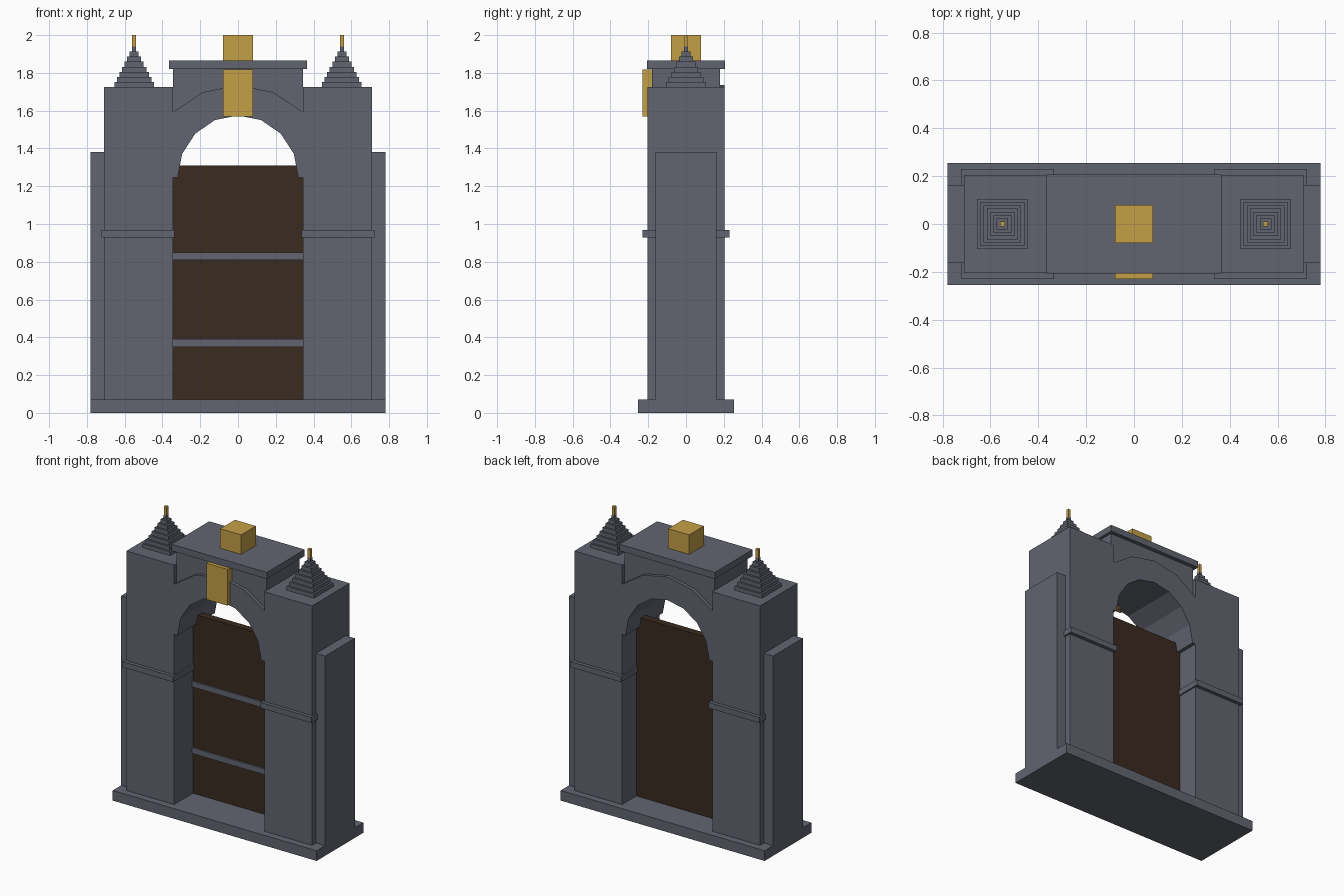
import bpy, bmesh, math

cube = bpy.data.objects.get("Cube")
if cube:
    bpy.data.objects.remove(cube, do_unlink=True)


def material(name, rgb):
    m = bpy.data.materials.new(name)
    m.use_nodes = True
    m.diffuse_color = (*rgb, 1)
    m.node_tree.nodes["Principled BSDF"].inputs["Base Color"].default_value = (*rgb, 1)
    return m


STONE = material("slate_stone", (0.122, 0.13, 0.162))
GOLD = material("gold", (0.55, 0.35, 0.062))
WOOD = material("dark_wood", (0.042, 0.024, 0.0145))


def finish(name, bm, mat):
    bmesh.ops.recalc_face_normals(bm, faces=bm.faces)
    me = bpy.data.meshes.new(name)
    bm.to_mesh(me)
    bm.free()
    me.materials.append(mat)
    ob = bpy.data.objects.new(name, me)
    bpy.context.collection.objects.link(ob)
    return ob


def add_box(bm, x, y, z):
    """Add a box from (min, max) ranges."""
    verts = bmesh.ops.create_cube(bm, size=1)["verts"]
    for v in verts:
        v.co = [r[0] + (c + 0.5) * (r[1] - r[0]) for c, r in zip(v.co, (x, y, z))]


def box(name, x, y, z, mat=STONE):
    bm = bmesh.new()
    add_box(bm, x, y, z)
    return finish(name, bm, mat)


def arch(name, inner, outer, centre_z, depth, segments, mat):
    """Half ring in the xz plane, extruded along y."""
    bm = bmesh.new()
    rows = []
    for i in range(segments + 1):
        a = math.pi * i / segments
        c, s = math.cos(a), math.sin(a)
        rows.append([bm.verts.new((rx * c, y, centre_z + rz * s))
                     for (rx, rz), y in ((inner, -depth), (outer, -depth),
                                         (outer, depth), (inner, depth))])
    for a, b in zip(rows, rows[1:]):
        for k in range(4):
            n = (k + 1) % 4
            bm.faces.new((a[k], a[n], b[n], b[k]))
    bm.faces.new(rows[0])
    bm.faces.new(rows[-1])
    return finish(name, bm, mat)


# Ground plinth
box("plinth", (-0.78, 0.78), (-0.255, 0.255), (0, 0.07))

# Towers with buttress, string course, stepped roof and finial
STEPS, ROOF_Z, ROOF_H = 8, 1.725, 0.215
for side, s in (("left", 1), ("right", -1)):
    def span(a, b):
        return tuple(sorted((s * a, s * b)))

    box(side + "_tower", span(0.345, 0.71), (-0.205, 0.205), (0.07, 1.725))
    box(side + "_buttress", span(0.70, 0.78), (-0.162, 0.162), (0.07, 1.38))
    box(side + "_string_course", span(0.335, 0.722), (-0.23, 0.23), (0.928, 0.967))

    bm = bmesh.new()
    for i in range(STEPS):
        h = 0.105 - 0.0135 * i
        z = ROOF_Z + ROOF_H * i / STEPS
        add_box(bm, span(0.55 - h, 0.55 + h), (-h, h), (z, z + ROOF_H / STEPS))
    finish(side + "_stepped_roof", bm, STONE)
    box(side + "_finial", span(0.54, 0.56), (-0.01, 0.01), (1.94, 2.0), GOLD)

# Arch, wall above it and coping slab
arch("arch_ring", (0.32, 0.33), (0.49, 0.49), 1.245, 0.204, 8, STONE)
box("spandrel_wall", (-0.345, 0.345), (-0.18, 0.18), (1.595, 1.82))
box("coping_slab", (-0.365, 0.365), (-0.207, 0.207), (1.82, 1.865))

# Gold keystone and crowning block
box("keystone", (-0.08, 0.08), (-0.23, -0.17), (1.568, 1.819), GOLD)
box("crown_block", (-0.08, 0.08), (-0.08, 0.08), (1.865, 2.0), GOLD)

# Door with stone-grey straps on its front
box("door", (-0.345, 0.345), (0.0, 0.05), (0.07, 1.31), WOOD)
for name, z in (("lower_strap", 0.35), ("upper_strap", 0.81)):
    box(name, (-0.345, 0.345), (-0.012, 0.01), (z, z + 0.04))
